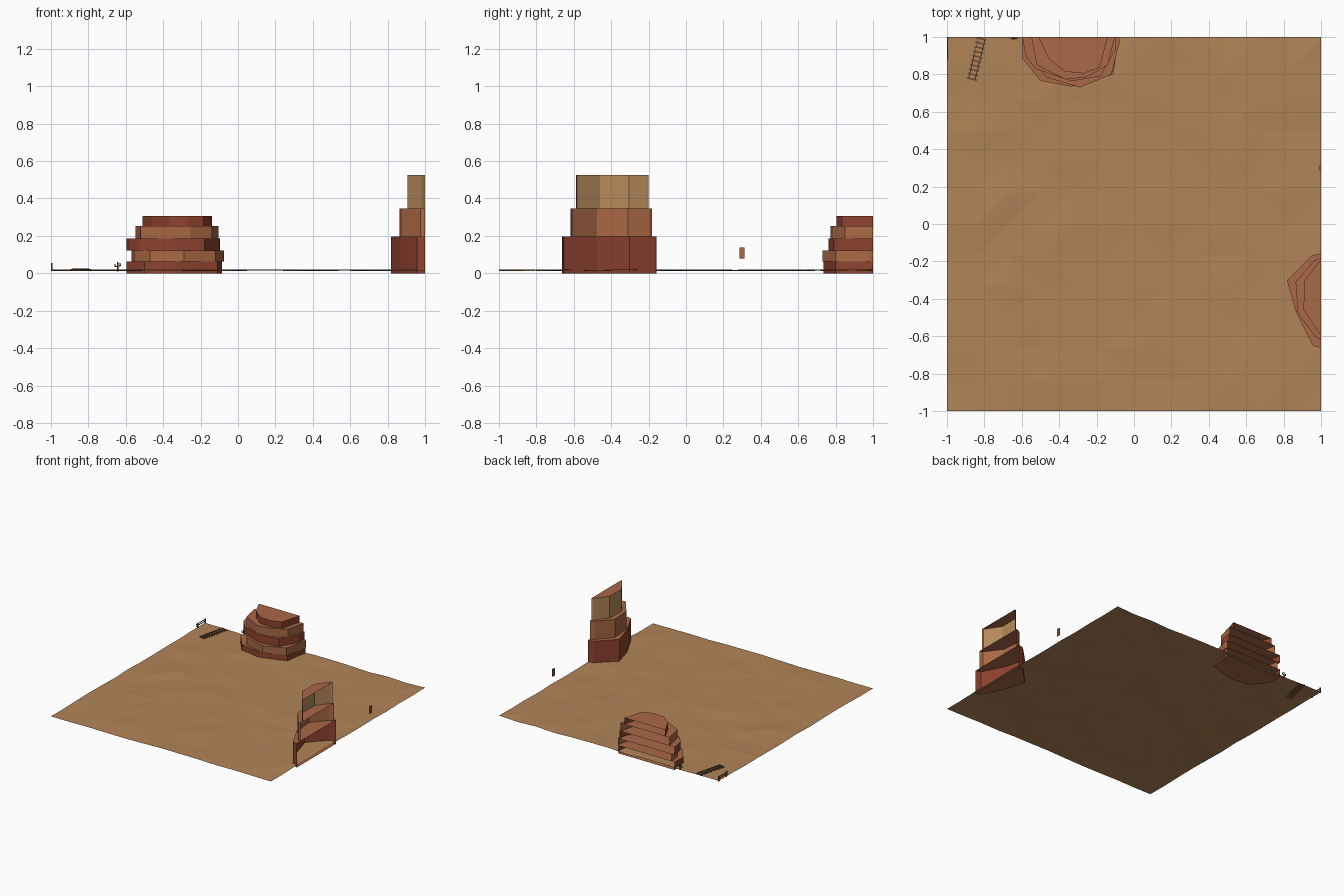
import bpy, bmesh, math, random
from mathutils import Vector, Matrix

if "Cube" in bpy.data.objects:
    bpy.data.objects.remove(bpy.data.objects["Cube"])

random.seed(4)


def mat(name, r, g, b):
    """Flat colour given as 0-255 sRGB."""
    lin = [((c / 255 + 0.055) / 1.055) ** 2.4 for c in (r, g, b)]
    m = bpy.data.materials.new(name)
    m.diffuse_color = (*lin, 1)
    m.use_nodes = True
    m.node_tree.nodes["Principled BSDF"].inputs["Base Color"].default_value = m.diffuse_color
    return m


SAND = mat("sand", 178, 132, 88)
RED = mat("red rock", 142, 66, 47)
ORANGE = mat("orange rock", 170, 104, 69)
TAN = mat("tan rock", 183, 138, 92)
CAP = mat("rock ledge", 170, 104, 72)
WOOD = mat("weathered wood", 104, 70, 46)
STEEL = mat("dark rail", 84, 74, 68)
GREEN = mat("cactus green", 78, 100, 58)


def finish(name, bm, *mats):
    bm.normal_update()
    me = bpy.data.meshes.new(name)
    bm.to_mesh(me)
    bm.free()
    for m in mats:
        me.materials.append(m)
    ob = bpy.data.objects.new(name, me)
    bpy.context.collection.objects.link(ob)
    return ob


def add_box(bm, centre, size, turn=0.0):
    bmesh.ops.create_cube(bm, size=1, matrix=Matrix.Translation(centre)
                          @ Matrix.Rotation(turn, 4, 'Z') @ Matrix.Diagonal((*size, 1)))


def rock_layer(name, outline, z0, z1, side):
    """Prism of rock whose wall is left open along the cut at the tile edge."""
    bm = bmesh.new()
    low = [bm.verts.new((x, y, z0)) for x, y in outline]
    top = [bm.verts.new((x, y, z1)) for x, y in outline]
    for i in range(len(outline) - 1):
        bm.faces.new((low[i], low[i + 1], top[i + 1], top[i]))
    for f in (bm.faces.new(top), bm.faces.new(low[::-1])):
        f.material_index = 1
    finish(name, bm, side, CAP)


# Ground: low-poly sand sheet with gentle bumps
bm = bmesh.new()
bmesh.ops.create_grid(bm, x_segments=12, y_segments=12, size=1)
for v in bm.verts:
    v.co.z = random.uniform(0.012, 0.021)
bmesh.ops.triangulate(bm, faces=bm.faces[:])
finish("sand_ground", bm, SAND)

# Mesa: five stacked ledges cut off at the back edge
mesa = [
    ([(-.597, 1), (-.597, .885), (-.50, .765), (-.335, .735), (-.11, .80), (-.085, .98), (-.085, 1)], RED),
    ([(-.57, 1), (-.555, .90), (-.47, .785), (-.29, .73), (-.12, .80), (-.076, .975), (-.08, 1)], ORANGE),
    ([(-.597, 1), (-.58, .90), (-.527, .83), (-.335, .763), (-.18, .79), (-.10, .93), (-.095, 1)], RED),
    ([(-.549, 1), (-.52, .85), (-.367, .773), (-.255, .785), (-.14, .85), (-.103, 1)], ORANGE),
    ([(-.511, 1), (-.458, .885), (-.37, .815), (-.271, .805), (-.185, .835), (-.14, 1)], RED),
]
levels = [0, .064, .123, .187, .254, .306]
for i, (outline, m) in enumerate(mesa):
    rock_layer(f"mesa_layer_{i + 1}", outline, levels[i], levels[i + 1], m)

# Butte: three tall blocks cut off at the right edge
butte = [
    ([(1, -.157), (.952, -.167), (.818, -.302), (.868, -.475), (.957, -.652), (1, -.663)], RED),
    ([(1, -.183), (.965, -.195), (.864, -.31), (.876, -.477), (.975, -.61), (1, -.617)], ORANGE),
    ([(1, -.20), (.985, -.206), (.909, -.305), (.907, -.46), (.99, -.584), (1, -.587)], TAN),
]
levels = [0, .198, .347, .526]
for i, (outline, m) in enumerate(butte):
    rock_layer(f"butte_layer_{i + 1}", outline, levels[i], levels[i + 1], m)

# Railway track: ties and two rails running off the back edge
start, end = Vector((-.867, .775, 0)), Vector((-.815, .99, 0))
along = (end - start).normalized()
across = Vector((along.y, -along.x, 0))
turn = math.atan2(across.y, across.x)
bm = bmesh.new()
for i in range(10):
    p = start.lerp(end, i / 9)
    add_box(bm, (p.x, p.y, .018), (.056, .008, .008), turn)
finish("track_ties", bm, WOOD)
bm = bmesh.new()
for s in (-1, 1):
    p = (start + end) / 2 + across * s * .018
    add_box(bm, (p.x, p.y, .0235), (.004, (end - start).length, .004), turn)
finish("track_rails", bm, STEEL)

# Fence: two posts and two rails at the corner
bm = bmesh.new()
for y in (.90, .995):
    add_box(bm, (-.996, y, .034), (.007, .008, .044))
for z in (.035, .050):
    add_box(bm, (-.996, .94, z), (.004, .12, .005))
finish("corner_fence", bm, WOOD)

# Cactus: six-sided trunk with two bent arms
bm = bmesh.new()


def stem(x, z0, z1, r):
    bmesh.ops.create_cone(bm, cap_ends=True, segments=6, radius1=r, radius2=r * .8, depth=z1 - z0,
                          matrix=Matrix.Translation((x, .992, (z0 + z1) / 2)))


stem(-.643, .010, .060, .006)
for dx, z0, z1 in ((-.014, .034, .050), (.013, .038, .055)):
    stem(-.643 + dx, z0, z1, .004)
    add_box(bm, (-.643 + dx / 2, .992, z0 + .002), (abs(dx), .005, .005))
finish("cactus", bm, GREEN)

# Small hanging board at the right edge
bm = bmesh.new()
add_box(bm, (.996, .30, .108), (.008, .026, .060))
finish("hanging_board", bm, ORANGE)
